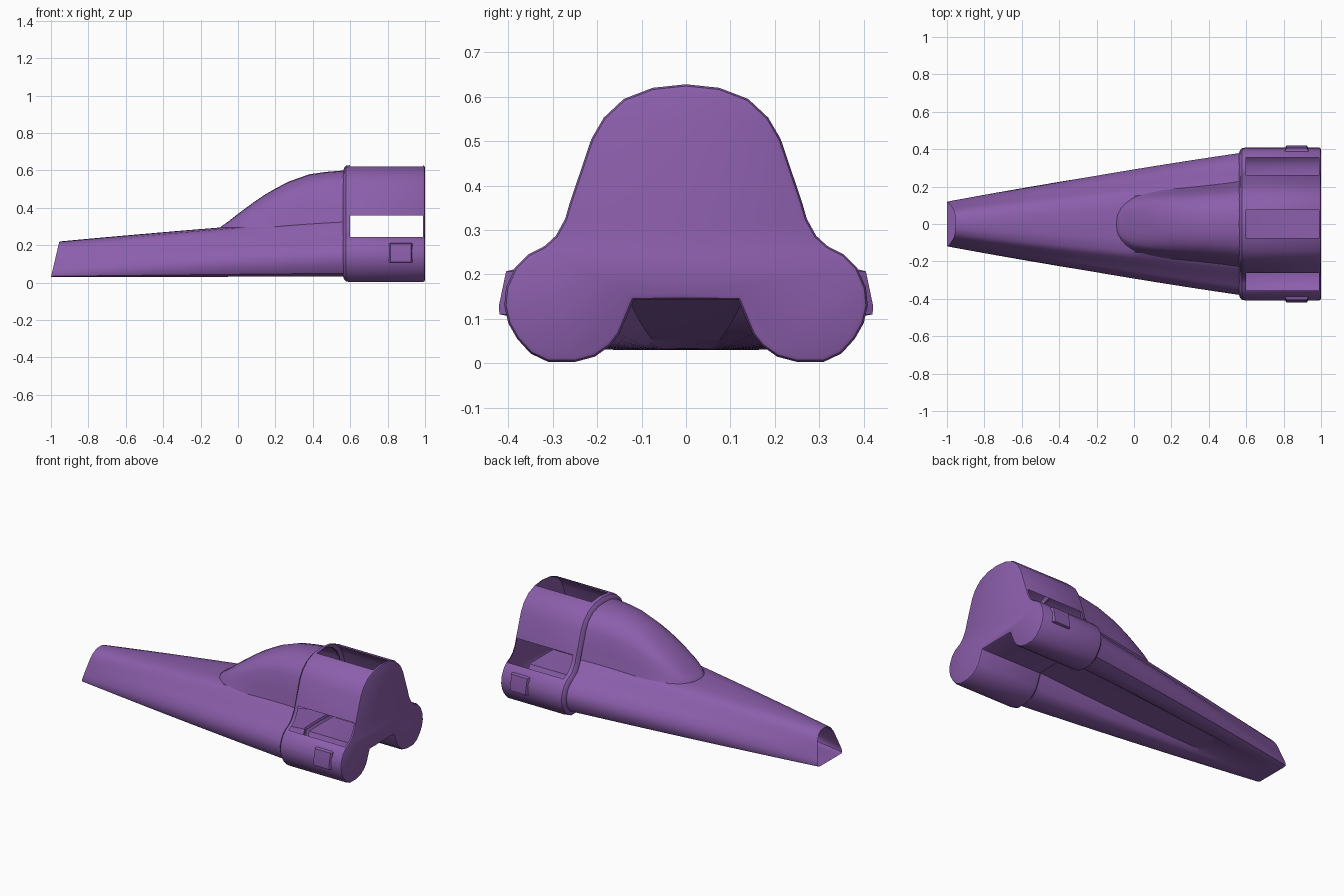
import bpy, bmesh
from mathutils import Vector

if "Cube" in bpy.data.objects:
    bpy.data.objects.remove(bpy.data.objects["Cube"])

mat = bpy.data.materials.new("purple_plastic")
mat.diffuse_color = (0.26, 0.112, 0.41, 1)
mat.use_nodes = True
mat.node_tree.nodes["Principled BSDF"].inputs["Base Color"].default_value = mat.diffuse_color


def mirrored(half):
    """Half outline from top centre to bottom centre -> closed (y, z) ring."""
    return half + [(-y, z) for y, z in reversed(half[1:-1])]


def loft(name, rings, closed=True, cap_start=False, cap_end=False, skip=None, angle=35):
    bm = bmesh.new()
    rows = [[bm.verts.new(p) for p in r] for r in rings]
    n = len(rows[0])
    for i in range(len(rows) - 1):
        for j in range(n if closed else n - 1):
            k = (j + 1) % n
            quad = [rows[i][j], rows[i][k], rows[i + 1][k], rows[i + 1][j]]
            mid = sum((v.co for v in quad), Vector()) / 4
            if not (skip and skip(mid)):
                bm.faces.new(quad)
    if cap_start:
        bm.faces.new(rows[0])
    if cap_end:
        bm.faces.new(rows[-1])
    bmesh.ops.delete(bm, geom=[v for v in bm.verts if not v.link_faces], context='VERTS')
    bmesh.ops.recalc_face_normals(bm, faces=bm.faces)
    me = bpy.data.meshes.new(name)
    bm.to_mesh(me)
    bm.free()
    me.materials.append(mat)
    ob = bpy.data.objects.new(name, me)
    bpy.context.collection.objects.link(ob)
    bpy.ops.object.select_all(action='DESELECT')
    ob.select_set(True)
    bpy.context.view_layer.objects.active = ob
    bpy.ops.object.shade_smooth_by_angle(angle=angle * 3.14159 / 180)
    return ob


def inset(ring, d):
    """Move a clockwise (y, z) ring inwards by d."""
    out, n = [], len(ring)
    for i in range(n):
        p, a, b = (Vector(ring[k]) for k in (i, i - 1, (i + 1) % n))
        n1 = Vector((p.y - a.y, a.x - p.x)).normalized()
        n2 = Vector((b.y - p.y, p.x - b.x)).normalized()
        m = (n1 + n2).normalized()
        out.append(p + m * (d / max(m.dot(n1), 0.5)))
    return out


# Rear housing: three-lobed sleeve with slots on top and both flanks, closed end plate
housing = mirrored([(0, .628), (.075, .62), (.14, .595), (.185, .553), (.213, .505), (.262, .36),
                    (.272, .325), (.293, .287), (.318, .264), (.355, .245), (.385, .215), (.405, .17),
                    (.409, .13), (.4, .09), (.38, .055), (.35, .022), (.31, .003), (.25, .003),
                    (.205, .015), (.17, .04), (.15, .066), (.118, .142), (0, .143)])


def slot(m):
    top = abs(m.y) < .07 and m.z > .6
    side = .245 < m.z < .36 and abs(m.y) > .2
    return .61 < m.x < .97 and (top or side)


steps = [(.562, .03), (.567, .014), (.578, .003), (.6, 0), (.988, 0), (.996, .004), (1, .012)]
loft("rear_housing", [[(x, p[0], p[1]) for p in inset(housing, d)] for x, d in steps],
     cap_end=True, skip=slot)

# Tapered nozzle: blends a rounded triangular mouth into the two-lobed rear section
rear = mirrored([(0, .345), (.1, .345), (.2, .34), (.24, .318), (.272, .265), (.33, .225),
                 (.368, .18), (.38, .14), (.372, .09), (.345, .05), (.3, .033), (.25, .033),
                 (.2, .05), (.17, .08), (.135, .158), (0, .16)])
mouth = mirrored([(0, .22), (.03, .217), (.055, .205), (.075, .18), (.085, .155), (.095, .125),
                  (.105, .095), (.113, .07), (.12, .045), (.118, .034), (.105, .03), (.09, .03),
                  (.07, .03), (.055, .03), (.045, .03), (0, .03)])
rings = []
for i in range(33):
    u = i / 32
    t = u + .16 * u * (1 - u)
    ring = []
    for (ya, za), (yb, zb) in zip(mouth, rear):
        tz = t ** 1.6 if za == .03 else t      # underside hollow fades toward the mouth
        y, z = ya + (yb - ya) * t, za + (zb - za) * tz
        ring.append((-1 + 1.57 * u + .235 * (z - .03) * (1 - u), y, z))
    rings.append(ring)
loft("nozzle", rings, skip=lambda m: m.x > .02 and abs(m.y) < .13 and m.z > .27)

# Canopy bulge on top of the nozzle: x, half width, top height
stations = [(-.095, .015, .293), (-.088, .06, .302), (-.07, .092, .314), (-.045, .117, .332),
            (-.01, .14, .36), (.03, .156, .39), (.08, .168, .427), (.14, .179, .468), (.2, .188, .503),
            (.27, .195, .54), (.38, .207, .579), (.47, .218, .592), (.57, .232, .6)]
arch = [(1, 0), (.95, .16), (.9, .32), (.81, .63), (.7, .79), (.51, .92), (.26, .985), (0, 1)]
arch += [(-f, g) for f, g in reversed(arch[:-1])]
rings = []
for x, w, h in stations:
    base = .284 + .026 * (x + .09) / .66
    rings.append([(x, w * f, base + (h - base) * g) for f, g in arch])
loft("canopy", rings, closed=False, angle=50)

# Snap tabs on both flanks of the housing
tab = [(.385, .212), (.405, .207), (.421, .13), (.42, .11), (.385, .104)]
for side, s in (("left", -1), ("right", 1)):
    rings = []
    for x, d in ((.808, .013), (.816, 0), (.924, 0), (.932, .013)):
        rings.append([(x, s * (y - d), z) for y, z in tab])
    loft("snap_tab_" + side, rings, cap_start=True, cap_end=True, angle=20)
